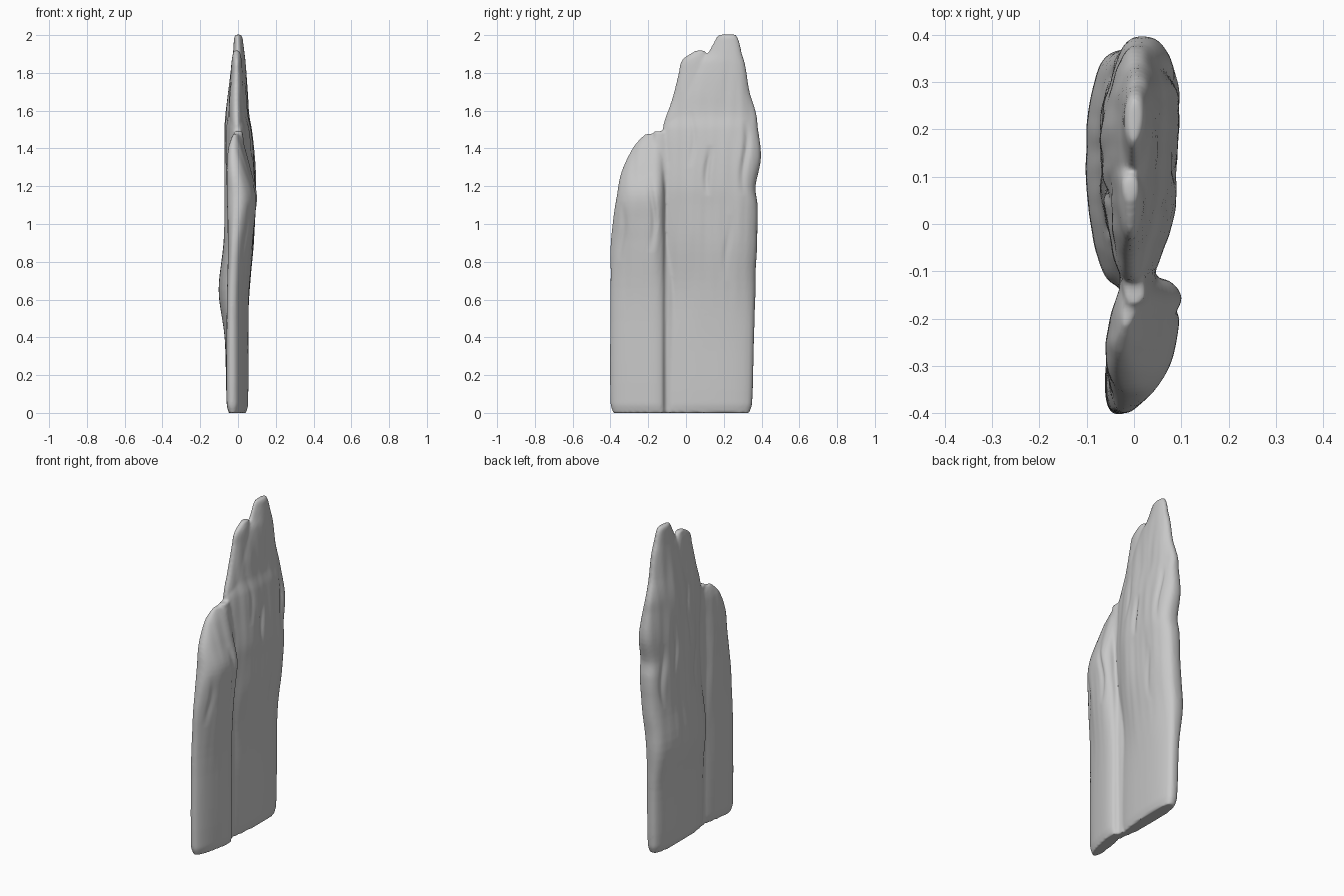
import bpy, bmesh, math
from mathutils import Vector, noise

cube = bpy.data.objects.get("Cube")
if cube:
    bpy.data.objects.remove(cube)

stone = bpy.data.materials.new("grey stone")
stone.use_nodes = True
GREY = (0.58, 0.58, 0.58, 1)
stone.diffuse_color = GREY
bsdf = next(n for n in stone.node_tree.nodes if n.type == 'BSDF_PRINCIPLED')
bsdf.inputs["Base Color"].default_value = GREY
bsdf.inputs["Roughness"].default_value = 0.9


def ease_rows(rows, steps=5):
    """Fill in between the key rows with smooth curves along z."""
    def slope(i, k):
        a, b = rows[max(i - 1, 0)], rows[min(i + 1, len(rows) - 1)]
        return (b[k] - a[k]) / (b[0] - a[0])
    out = []
    for i in range(len(rows) - 1):
        p, q = rows[i], rows[i + 1]
        h = q[0] - p[0]
        for s in range(steps):
            t = s / steps
            blend = t * t * (3 - 2 * t)
            row = [p[0] + h * t]
            for k in range(1, 5):
                bow = h * t * (1 - t) * ((1 - t) * slope(i, k) - t * slope(i + 1, k))
                row.append(p[k] + (q[k] - p[k]) * blend + bow)
            out.append(row)
    return out + [rows[-1]]


def loft(bm, rows, shear=0.0, pinch=0.0, powers=(3.0, 3.0), sides=48):
    """Stack rounded sections (z, y low, y high, x low, x high).
    Powers run base to top; pinch thins the front end."""
    rings = []
    base, top = rows[0][0], rows[-1][0]
    for z, y0, y1, x0, x1 in ease_rows(rows):
        power = powers[0] + (powers[1] - powers[0]) * (z - base) / (top - base)
        ring = []
        for i in range(sides):
            a = 2 * math.pi * i / sides
            c, s = math.cos(a), math.sin(a)
            u = math.copysign(abs(c) ** (2 / power), c)
            v = math.copysign(abs(s) ** (2 / power), s)
            u *= 1 - pinch * ((1 - v) / 2) ** 3
            dy = v * (y1 - y0) / 2
            x = (x0 + x1) / 2 + u * (x1 - x0) / 2 + shear * dy
            ring.append(bm.verts.new((x, (y0 + y1) / 2 + dy, z)))
        rings.append(ring)
    for low, high in zip(rings, rings[1:]):
        for i in range(sides):
            j = (i + 1) % sides
            bm.faces.new((low[i], low[j], high[j], high[i]))
    bm.faces.new(rings[0][::-1])
    bm.faces.new(rings[-1])


bm = bmesh.new()
# Tall rear slab with the main peak
loft(bm, [
    (0.0, -.12, .335, -.048, .036), (.05, -.13, .35, -.062, .046),
    (.4, -.13, .36, -.074, .05), (.65, -.13, .368, -.106, .06),
    (.9, -.13, .376, -.082, .085), (1.1, -.13, .38, -.076, .098),
    (1.2, -.13, .368, -.075, .102), (1.35, -.13, .397, -.074, .094),
    (1.5, -.125, .382, -.07, .078), (1.58, -.088, .373, -.064, .062),
    (1.7, -.035, .337, -.05, .054), (1.85, .05, .312, -.034, .042),
    (1.9, .11, .297, -.028, .036), (1.96, .145, .283, -.024, .028),
    (1.99, .162, .272, -.021, .023), (2.003, .175, .262, -.012, .014)],
    shear=0.03, pinch=0.4, powers=(3.0, 2.3))
# Shoulder beside the peak
loft(bm, [
    (1.2, -.10, .15, -.05, .05), (1.5, -.125, .16, -.05, .04),
    (1.65, -.078, .15, -.052, .032), (1.8, -.04, .14, -.042, .025),
    (1.87, -.02, .125, -.035, .02), (1.918, .05, .10, -.025, .01)],
    pinch=0.3, powers=(2.2, 2.4))
# Short front slab
loft(bm, [
    (0.0, -.385, -.115, -.042, .032), (.05, -.4, -.115, -.054, .042),
    (.6, -.4, -.115, -.055, .046), (.9, -.398, -.115, -.055, .068),
    (1.0, -.389, -.115, -.055, .08), (1.15, -.366, -.115, -.056, .094),
    (1.28, -.338, -.115, -.056, .062), (1.4, -.285, -.118, -.05, .03),
    (1.45, -.245, -.122, -.038, .015), (1.477, -.215, -.135, -.025, .005)],
    shear=0.18, pinch=0.25, powers=(3.0, 2.5))
# Thin web joining the slabs
loft(bm, [(0.0, -.18, -.06, -.025, .02), (.9, -.18, -.06, -.03, .03),
          (1.25, -.18, -.06, -.03, .045), (1.42, -.18, -.06, -.028, .03),
          (1.49, -.17, -.06, -.02, .02)])
bmesh.ops.recalc_face_normals(bm, faces=bm.faces[:])
mesh = bpy.data.meshes.new("rock_slab")
bm.to_mesh(mesh)
bm.free()
rock = bpy.data.objects.new("rock_slab", mesh)
bpy.context.collection.objects.link(rock)

# Fuse into one weathered skin
remesh = rock.modifiers.new("fuse", 'REMESH')
remesh.mode = 'VOXEL'
remesh.voxel_size = 0.008
smooth = rock.modifiers.new("weather", 'SMOOTH')
smooth.factor = 0.5
smooth.iterations = 4
graph = bpy.context.evaluated_depsgraph_get()
fused = bpy.data.meshes.new_from_object(rock.evaluated_get(graph))
rock.modifiers.clear()
rock.data = fused

# Upright cracks: side, y, z low, z high, depth
CRACKS = [(1, .12, 1.15, 1.42, .012), (1, -.18, .85, 1.25, .012),
          (1, -.34, .8, 1.12, .008), (1, .31, 1.15, 1.55, .012),
          (1, .22, .7, 1.05, .006), (1, .03, 1.3, 1.6, .007),
          (-1, .2, 1.05, 1.45, .012), (-1, .06, 1.2, 1.65, .01),
          (-1, .3, .9, 1.3, .01), (-1, -.02, .9, 1.2, .007)]

# Ripples running up the stone, fading out toward the plain base
bm = bmesh.new()
bm.from_mesh(fused)
bm.normal_update()
moves = []
for v in bm.verts:
    n, (x, y, z) = v.normal, v.co
    side = 1 if n.x > 0 else -1
    fade = min(max((z - 0.35) / 0.6, 0.05), 1)
    tip = min(max((2.0 - z) / 0.3, 0.2), 1)
    ripple = noise.noise(Vector((side * 3.7, y * 8, z * 1.8))) * 0.009
    ripple += noise.noise(Vector((side * 9.1, y * 22, z * 3))) * 0.004
    push = ripple * fade * tip * abs(n.x)
    for s, cy, lo, hi, depth in CRACKS:
        if s == side and lo < z < hi:
            bend = cy + 0.012 * math.sin(z * 14)
            along = math.sin(math.pi * (z - lo) / (hi - lo))
            push -= depth * along * abs(n.x) * math.exp(-((y - bend) / .016) ** 2)
    edge = noise.noise(Vector((2.0, y * 3, z * 6))) * 0.005 * fade * tip
    moves.append((v, Vector((side * push, n.y * edge, 0))))
for v, move in moves:
    v.co += move
bm.to_mesh(fused)
bm.free()

fused.materials.clear()
fused.materials.append(stone)
bpy.ops.object.select_all(action='DESELECT')
rock.select_set(True)
bpy.context.view_layer.objects.active = rock
bpy.ops.object.shade_smooth_by_angle(angle=math.radians(50))
